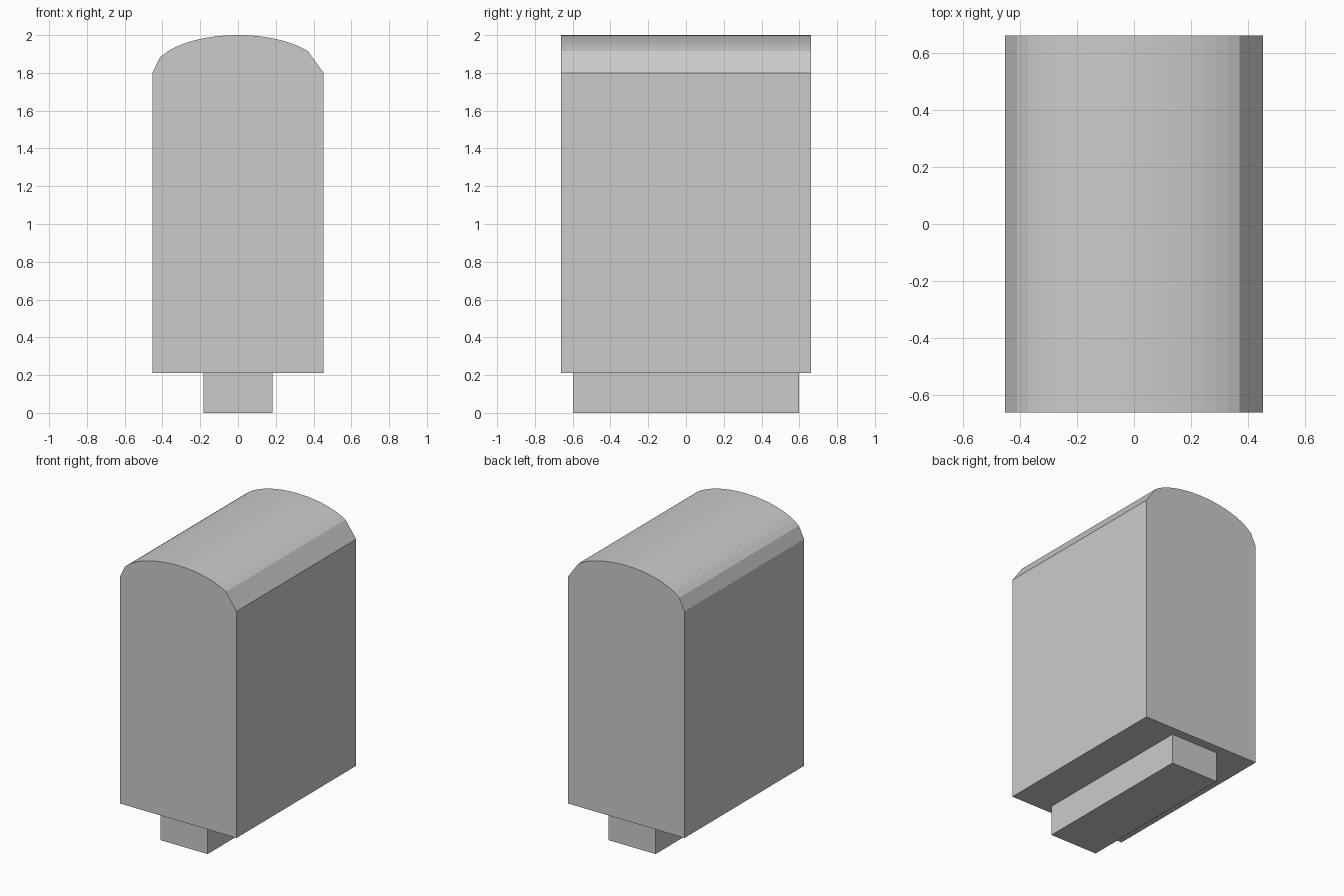
import bpy
import math

if "Cube" in bpy.data.objects:
    bpy.data.objects.remove(bpy.data.objects["Cube"])

HALF_W, HALF_D = 0.453, 0.663   # body half width and half depth
Z_BASE, Z_EAVE, RISE = 0.21, 1.80, 0.20
STEPS = 22


def extrude_profile(name, profile, half_depth):
    """Prism along y from an (x, z) profile listed counter-clockwise from the front."""
    n = len(profile)
    verts = [(x, y, z) for y in (-half_depth, half_depth) for x, z in profile]
    faces = [tuple(range(n)), tuple(reversed(range(n, 2 * n)))]
    for i in range(n):
        j = (i + 1) % n
        faces.append((j, i, n + i, n + j))
    mesh = bpy.data.meshes.new(name)
    mesh.from_pydata(verts, [], faces)
    obj = bpy.data.objects.new(name, mesh)
    bpy.context.collection.objects.link(obj)
    return obj


# Body with a half-ellipse top; the right shoulder skips one step, as a wider chamfer
arch = []
for i in range(STEPS, -1, -1):
    if i == STEPS - 1:
        continue
    t = 2 * i / STEPS - 1
    arch.append((HALF_W * t, Z_EAVE + RISE * math.sqrt(max(0, 1 - t * t))))
extrude_profile("body", [(-HALF_W, Z_BASE), (HALF_W, Z_BASE)] + arch, HALF_D)

# Narrow foot block under the body
extrude_profile("foot", [(-0.183, 0), (0.183, 0), (0.183, Z_BASE), (-0.183, Z_BASE)], 0.598)
